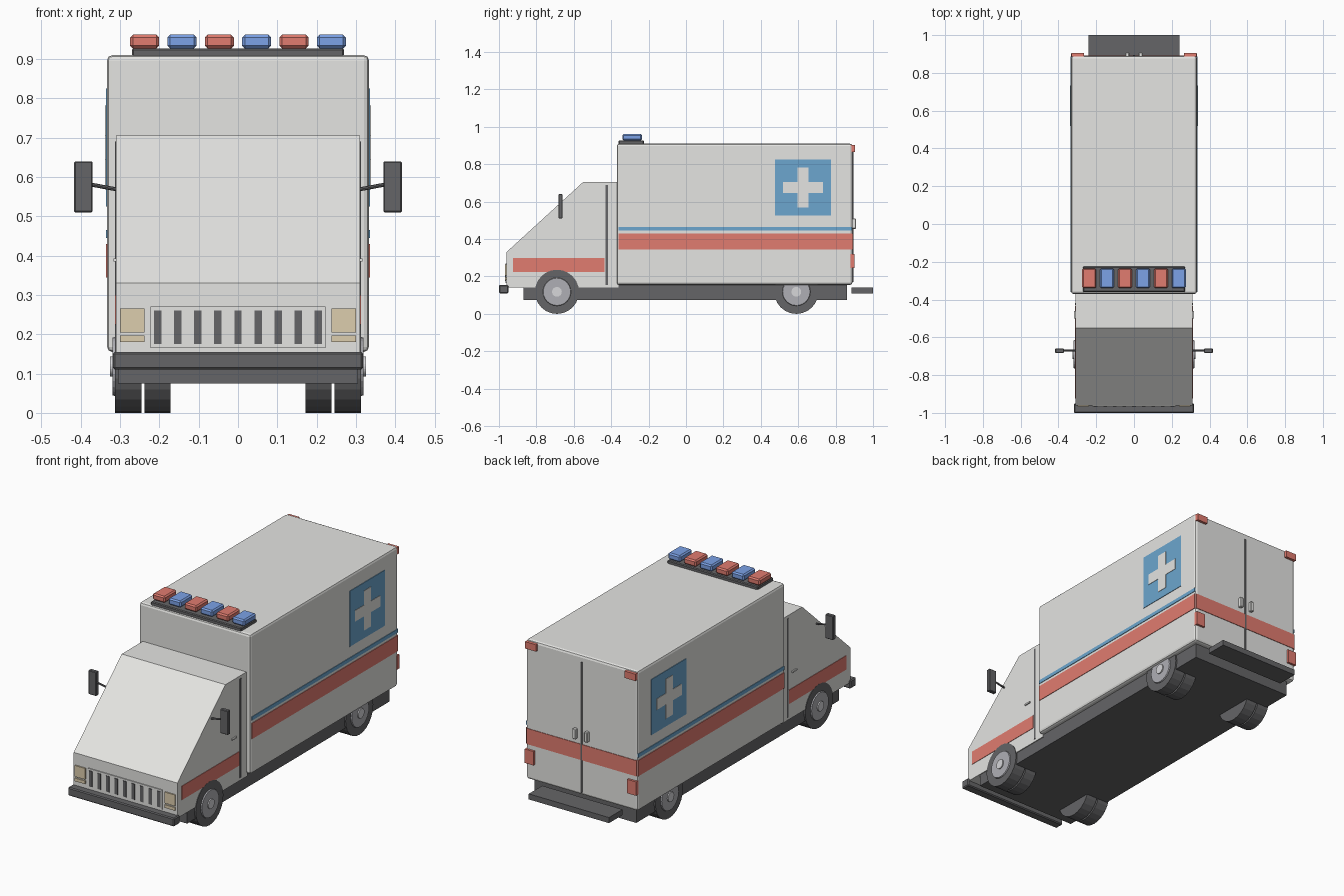
import bpy, bmesh, math
from mathutils import Vector

cube = bpy.data.objects.get("Cube")
if cube:
    bpy.data.objects.remove(cube, do_unlink=True)


def material(name, r, g, b):
    m = bpy.data.materials.new(name)
    m.use_nodes = True
    m.diffuse_color = (r, g, b, 1)
    m.node_tree.nodes["Principled BSDF"].inputs["Base Color"].default_value = (r, g, b, 1)
    return m


WHITE = material("white paint", .78, .78, .76)
RED = material("red", .75, .2, .16)
BLUE = material("sign blue", .15, .38, .62)
LAMP_BLUE = material("lamp blue", .2, .36, .8)
DARK = material("dark rubber", .13, .13, .135)
TAN = material("headlight tan", .72, .61, .42)
RIM = material("rim grey", .43, .43, .46)
HUB = material("hub grey", .68, .68, .7)


def finish(name, bm, mat, bevel=0, segments=1):
    bmesh.ops.recalc_face_normals(bm, faces=bm.faces)
    mesh = bpy.data.meshes.new(name)
    bm.to_mesh(mesh)
    bm.free()
    ob = bpy.data.objects.new(name, mesh)
    bpy.context.collection.objects.link(ob)
    mesh.materials.append(mat)
    if bevel:
        mod = ob.modifiers.new("edge bevel", 'BEVEL')
        mod.width, mod.segments = bevel, segments
    return ob


def box(name, x, y, z, mat, bevel=0, segments=1):
    """Box from (min, max) pairs on each axis."""
    bm = bmesh.new()
    bmesh.ops.create_cube(bm, size=1)
    for v in bm.verts:
        v.co = [a + (b - a) * (c + .5) for (a, b), c in zip((x, y, z), v.co)]
    return finish(name, bm, mat, bevel, segments)


def pair(name, x, y, z, mat, bevel=0):
    """Mirrored boxes on the left (+x) and right (-x)."""
    box("left_" + name, x, y, z, mat, bevel)
    box("right_" + name, (-x[1], -x[0]), y, z, mat, bevel)


def prism(name, outline, x, mat):
    """Side outline of (y, z) points, extruded along x."""
    bm = bmesh.new()
    face = bm.faces.new([bm.verts.new((x[0], p, q)) for p, q in outline])
    new = bmesh.ops.extrude_face_region(bm, geom=[face])["geom"]
    for v in new:
        if isinstance(v, bmesh.types.BMVert):
            v.co.x = x[1]
    return finish(name, bm, mat)


def rod(name, a, b, radius, mat, sides=24, end_radius=None):
    a, b = Vector(a), Vector(b)
    bm = bmesh.new()
    bmesh.ops.create_cone(bm, cap_ends=True, segments=sides, radius1=radius,
                          radius2=radius if end_radius is None else end_radius,
                          depth=(b - a).length)
    turn = (b - a).to_track_quat('Z', 'Y')
    for v in bm.verts:
        v.co = turn @ v.co + (a + b) / 2
    return finish(name, bm, mat)


# Main bodies
box("patient_box", (-.333, .333), (-.37, .89), (.155, .91), WHITE, .013, 2)
prism("cab", [(-.96, .14), (-.96, .33), (-.55, .705), (-.36, .705), (-.36, .14)],
      (-.31, .31), WHITE)
box("chassis", (-.305, .305), (-.87, .86), (.075, .16), DARK)
box("front_bumper", (-.318, .318), (-1, -.95), (.11, .155), DARK, .005)
box("rear_step", (-.24, .24), (.885, 1), (.11, .14), DARK)

# Grille and headlights
box("grille_panel", (-.222, .222), (-.965, -.955), (.165, .27), WHITE)
for i in range(9):
    c = (i - 4) * .051
    box(f"grille_slot_{i + 1}", (c - .0095, c + .0095), (-.968, -.96), (.175, .26), DARK)
pair("headlight", (.238, .3), (-.967, -.955), (.205, .265), TAN)
pair("indicator", (.238, .3), (-.967, -.955), (.18, .197), TAN)

# Side stripes, cab doors and cross signs
pair("red_stripe", (.33, .336), (-.36, .887), (.345, .43), RED)
pair("blue_stripe", (.33, .336), (-.36, .887), (.445, .465), BLUE)
pair("cab_stripe", (.308, .3125), (-.925, -.435), (.225, .3), RED)
pair("cab_door_gap", (.308, .3125), (-.43, -.418), (.155, .69), DARK)
pair("cab_door_handle", (.308, .317), (-.5, -.46), (.385, .393), WHITE)
pair("sign_panel", (.33, .336), (.475, .775), (.525, .825), BLUE)
pair("cross_bar", (.33, .338), (.518, .732), (.645, .705), WHITE)
pair("cross_post", (.33, .338), (.595, .655), (.568, .782), WHITE)

# Rear doors and lamps
box("rear_stripe", (-.328, .328), (.885, .893), (.345, .43), RED)
box("rear_door_gap", (-.004, .004), (.885, .895), (.17, .875), DARK)
pair("rear_handle", (.025, .045), (.885, .908), (.455, .51), WHITE, .003)
pair("upper_tail_lamp", (.265, .33), (.88, .904), (.865, .902), RED)
pair("lower_tail_lamp", (.28, .333), (.88, .902), (.245, .32), RED)

# Roof light bar
box("light_bar_base", (-.27, .27), (-.36, -.225), (.905, .927), DARK, .004)
for i in range(6):
    c = (i - 2.5) * .095
    box(f"beacon_{i + 1}", (c - .037, c + .037), (-.34, -.235), (.927, .962),
        LAMP_BLUE if i % 2 else RED, .007)

# Mirrors
pair("mirror", (.37, .417), (-.682, -.66), (.51, .64), DARK, .003)
for side, s in (("left", 1), ("right", -1)):
    rod(side + "_mirror_arm", (s * .3, -.67, .567), (s * .375, -.67, .581), .005, DARK, 8)

    # Twin wheels on each axle
    for axle, y in (("front", -.69), ("rear", .59)):
        n = f"{side}_{axle}_"

        def disc(part, x0, x1, r, mat, end=None):
            rod(n + part, (s * x0, y, .118), (s * x1, y, .118), r, mat, 24, end)

        disc("inner_tyre", .172, .238, .118, DARK)
        disc("axle", .0, .25, .03, DARK)
        disc("outer_tyre", .246, .313, .118, DARK)
        disc("rim", .3, .319, .08, RIM, .073)
        disc("hub", .31, .325, .026, HUB)
